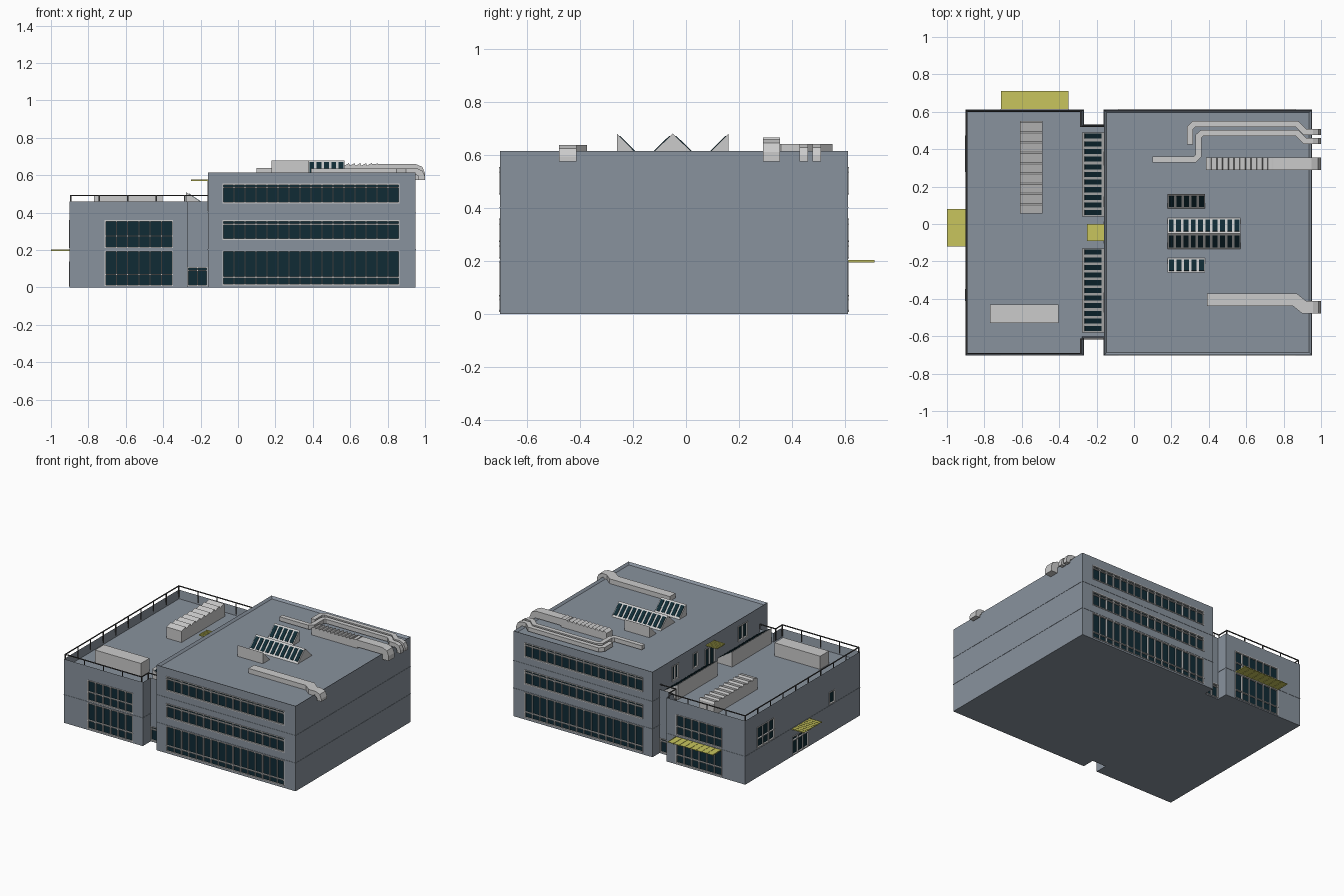
import bpy, bmesh
from mathutils import Vector

if "Cube" in bpy.data.objects:
    bpy.data.objects.remove(bpy.data.objects["Cube"])

def mat(name, r, g, b):
    m = bpy.data.materials.new(name)
    m.diffuse_color = (r, g, b, 1)
    m.use_nodes = True
    m.node_tree.nodes["Principled BSDF"].inputs["Base Color"].default_value = m.diffuse_color
    return m

WALL = mat("wall_grey", .25, .29, .34)
GLASS = mat("dark_glass", .005, .024, .035)
WHITE = mat("pale_metal", .7, .7, .71)
YELLOW = mat("canopy_yellow", .58, .56, .11)
DARK = mat("rail_dark", .06, .06, .06)

def finish(bm, name, material):
    bmesh.ops.recalc_face_normals(bm, faces=bm.faces)
    me = bpy.data.meshes.new(name)
    bm.to_mesh(me)
    bm.free()
    ob = bpy.data.objects.new(name, me)
    bpy.context.collection.objects.link(ob)
    me.materials.append(material)
    return ob

def prism(bm, pts, axis, a0, a1):
    """Extrude a 2D profile along x, y or z; returns the end cap."""
    at = {'x': lambda p, a: (a, p[0], p[1]),
          'y': lambda p, a: (p[0], a, p[1]),
          'z': lambda p, a: (p[0], p[1], a)}[axis]
    lo = [bm.verts.new(at(p, a0)) for p in pts]
    hi = [bm.verts.new(at(p, a1)) for p in pts]
    bm.faces.new(lo[::-1])
    cap = bm.faces.new(hi)
    for i in range(len(pts)):
        j = (i + 1) % len(pts)
        bm.faces.new((lo[i], lo[j], hi[j], hi[i]))
    return cap

def box(bm, x0, x1, y0, y1, z0, z1):
    x0, x1 = sorted((x0, x1))
    y0, y1 = sorted((y0, y1))
    return prism(bm, [(x0, y0), (x1, y0), (x1, y1), (x0, y1)], 'z', z0, z1)

def block(name, outline, top, roof, rim):
    """Building volume with a parapet around a sunken flat roof."""
    bm = bmesh.new()
    cap = prism(bm, outline, 'z', 0, top)
    bmesh.ops.recalc_face_normals(bm, faces=bm.faces)
    bmesh.ops.inset_region(bm, faces=[cap], thickness=rim)
    for v in cap.verts:
        v.co.z = roof
    return finish(bm, name, WALL)

def window(name, cutter, side, pos, u0, u1, z0, z1, cols, bars=()):
    """Recessed glazing with a frame, vertical mullions and bars at given heights."""
    def wbox(bm, a0, a1, d0, d1, b0, b1):
        if side == 'left':
            box(bm, pos - d0, pos - d1, a0, a1, b0, b1)
        else:
            s = -1 if side == 'front' else 1
            box(bm, a0, a1, pos + s * d0, pos + s * d1, b0, b1)
    wbox(cutter, u0, u1, -.012, .02, z0, z1)
    g, f, t = bmesh.new(), bmesh.new(), .003
    wbox(g, u0, u1, -.016, -.008, z0, z1)
    for i in range(cols + 1):
        u = u0 + (u1 - u0) * i / cols
        wbox(f, u - t, u + t, -.012, .003, z0, z1)
    for z in (z0 + t, z1 - t, *bars):
        wbox(f, u0 - t, u1 + t, -.012, .004, z - t, z + t)
    finish(g, name + "_glass", GLASS)
    finish(f, name + "_frame", WHITE)

def cut(ob, cutter):
    c = finish(cutter, "window_cutter", WALL)
    c.hide_render = True
    m = ob.modifiers.new("openings", 'BOOLEAN')
    m.operation, m.solver, m.object = 'DIFFERENCE', 'EXACT', c
    bpy.context.view_layer.objects.active = ob
    bpy.ops.object.modifier_apply(modifier=m.name)
    bpy.data.objects.remove(c)

def slope_glass(name, lo, hi, axis, a0, a1, n):
    """Row of glass panes on a slope running from lo to hi in the profile plane."""
    lo, hi = Vector(lo), Vector(hi)
    d = hi - lo
    nrm = Vector((-d.y, d.x)).normalized()
    nrm *= .003 if nrm.y > 0 else -.003
    a, b = lo + d * .15, lo + d * .88
    bm, step = bmesh.new(), (a1 - a0) / n
    for i in range(n):
        s = a0 + step * i
        prism(bm, [a - nrm, b - nrm, b + nrm, a + nrm], axis, s + step * .17, s + step * .83)
    finish(bm, name, GLASS)

def duct(name, pts, w, h):
    """Rectangular duct swept along a path with mitred corners."""
    P = [Vector(p) for p in pts]
    T = [(b - a).normalized() for a, b in zip(P, P[1:])]
    side = T[0].cross(Vector((0, 0, 1)))
    ring = [P[0] + side * (w / 2 * i) + Vector((0, 0, h / 2 * j))
            for i, j in ((-1, -1), (1, -1), (1, 1), (-1, 1))]
    bm = bmesh.new()
    old = [bm.verts.new(c) for c in ring]
    bm.faces.new(old)
    for k, t in enumerate(T):
        m = t + T[k + 1] if k + 1 < len(T) else t
        ring = [c + t * ((P[k + 1] - c).dot(m) / t.dot(m)) for c in ring]
        new = [bm.verts.new(c) for c in ring]
        for i in range(4):
            j = (i + 1) % 4
            bm.faces.new((old[i], old[j], new[j], new[i]))
        old = new
    bm.faces.new(old)
    finish(bm, name, WHITE)

def louvre(name, axis, along0, along1, a0, a1, z0, z1, n):
    """Roof unit with a saw-tooth louvred top."""
    step = (along1 - along0) / n
    pts = [(along0, z0)]
    for i in range(n):
        s = along0 + step * i
        pts += [(s, z1 - .014), (s + step * .85, z1)]
    pts += [(along1, z1 - .014), (along1, z0)]
    bm = bmesh.new()
    prism(bm, pts, axis, a0, a1)
    finish(bm, name, WHITE)

# Building volumes
main = block("main_block", [(-.16, -.7), (.95, -.7), (.95, .61), (-.16, .61)], .615, .6, .02)
low = block("low_block", [(-.9, -.7), (-.27, -.7), (-.27, -.61), (-.12, -.61),
                          (-.12, .53), (-.27, .53), (-.27, .61), (-.9, .61)], .46, .4, .012)

# Front and back glazing
cm, cl = bmesh.new(), bmesh.new()
for side, y, yc in (('front', -.7, -.61), ('back', .61, .53)):
    window(side + "_main_ground", cm, side, y, -.08, .86, .012, .198, 16, (.055,))
    window(side + "_main_middle", cm, side, y, -.08, .86, .255, .36, 16, (.338,))
    window(side + "_main_upper", cm, side, y, -.08, .86, .45, .555, 16, (.535,))
    window(side + "_low_ground", cl, side, y, -.71, -.35, .008, .198, 6, (.07,))
    window(side + "_low_upper", cl, side, y, -.71, -.35, .21, .36, 6, (.275,))
    window(side + "_link_door", cl, side, yc, -.268, -.165, .008, .11, 2, (.09,))
# Left side windows and doors
window("left_upper", cl, 'left', -.9, .28, .47, .21, .36, 3, (.275,))
window("left_door", cl, 'left', -.9, -.11, .07, .005, .14, 3, (.11,))
window("left_small", cl, 'left', -.9, -.41, -.35, .21, .3, 1)
window("roof_door", cm, 'left', -.16, -.1, .01, .405, .55, 2)
for i, (y, w) in enumerate(((.35, .07), (.12, .05), (-.42, .1))):
    window(f"roof_window_{i}", cm, 'left', -.16, y - w / 2, y + w / 2, .46, .57, 2 if w > .06 else 1)
cut(main, cm)
cut(low, cl)

# Floor joints
bm = bmesh.new()
for z in (.2015, .4):
    box(bm, -.162, .952, -.702, .612, z, z + .003)
box(bm, -.902, -.268, -.702, .612, .2015, .2045)
finish(bm, "floor_joints", WALL)

# Canopies with thin ribs
for name, x0, x1, y0, y1, z in (("back_canopy", -.71, -.35, .605, .71, .2),
                                ("left_canopy", -1, -.895, -.12, .08, .2),
                                ("roof_canopy", -.25, -.15, -.09, 0, .575)):
    bm = bmesh.new()
    box(bm, x0, x1, y0, y1, z - .002, z + .001)
    for i in range(9):
        if name == "back_canopy":
            x = x0 + (x1 - x0 - .004) * i / 8
            box(bm, x, x + .004, y0, y1, z - .005, z + .003)
        else:
            y = y0 + (y1 - y0 - .004) * i / 8
            box(bm, x0, x1, y, y + .004, z - .005, z + .003)
    finish(bm, name, YELLOW)

# Railing around the low roof
path = [(-.16, -.615), (-.285, -.615), (-.285, -.692), (-.894, -.692),
        (-.894, .602), (-.285, .602), (-.285, .522), (-.16, .522)]
bm = bmesh.new()
r = .003
for (xa, ya), (xb, yb) in zip(path, path[1:]):
    box(bm, min(xa, xb) - r, max(xa, xb) + r, min(ya, yb) - r, max(ya, yb) + r, .489, .495)
    n = max(1, round((abs(xb - xa) + abs(yb - ya)) / .15))
    for i in range(n):
        x, y = xa + (xb - xa) * i / n, ya + (yb - ya) * i / n
        box(bm, x - r, x + r, y - r, y + r, .41, .49)
finish(bm, "roof_railing", DARK)

# Lean-to skylights over the link
for i, (y0, y1) in enumerate(((-.58, -.13), (.04, .49))):
    bm = bmesh.new()
    prism(bm, [(-.278, .398), (-.278, .51), (-.158, .43), (-.158, .398)], 'y', y0, y1)
    finish(bm, f"link_skylight_{i}", WHITE)
    slope_glass(f"link_skylight_glass_{i}", (-.158, .43), (-.278, .51), 'y', y0, y1, 11)

# Saw-tooth skylights on the main roof
for name, x1, base0, peak, base1 in (("front_skylight", .38, -.26, -.26, -.18),
                                     ("ridge_skylight", .57, -.135, -.05, .035),
                                     ("rear_skylight", .38, .08, .16, .16)):
    bm = bmesh.new()
    prism(bm, [(base0, .598), (peak, .68), (base1, .598)], 'x', .18, x1)
    finish(bm, name, WHITE)
    for b in (base0, base1):
        if b != peak:
            slope_glass(name + "_glass", (b, .598), (peak, .68), 'x', .18, x1, 10 if x1 > .5 else 5)

# Roof units
louvre("low_roof_louvre_unit", 'x', .055, .55, -.61, -.49, .398, .495, 9)
bm = bmesh.new()
box(bm, -.77, -.405, -.53, -.43, .398, .495)
finish(bm, "low_roof_unit", WHITE)
louvre("main_roof_louvre_unit", 'y', .385, .75, .29, .355, .598, .665, 12)

# Ducts that bend down over the right wall
def drop(y, z, end, r):
    return [(end - r, y, z), (end - r * .3, y, z - r * .3), (end, y, z - r), (end, y, .575)]

duct("wide_duct", [(.7, .322, .635)] + drop(.322, .635, .975, .03), .065, .05)
duct("front_duct", [(.39, -.405, .62), (.86, -.405, .62), (.91, -.445, .62)]
     + drop(-.445, .62, .983, .03), .065, .034)
duct("inner_duct", [(.1, .345, .625), (.325, .345, .625), (.345, .365, .625), (.345, .47, .625),
                    (.365, .487, .625), (.87, .487, .625), (.915, .443, .625)]
     + drop(.443, .625, .985, .03), .032, .03)
duct("outer_duct", [(.3, .425, .625), (.3, .515, .625), (.32, .535, .625), (.87, .535, .625),
                    (.915, .492, .625)] + drop(.492, .625, .985, .03), .032, .03)
